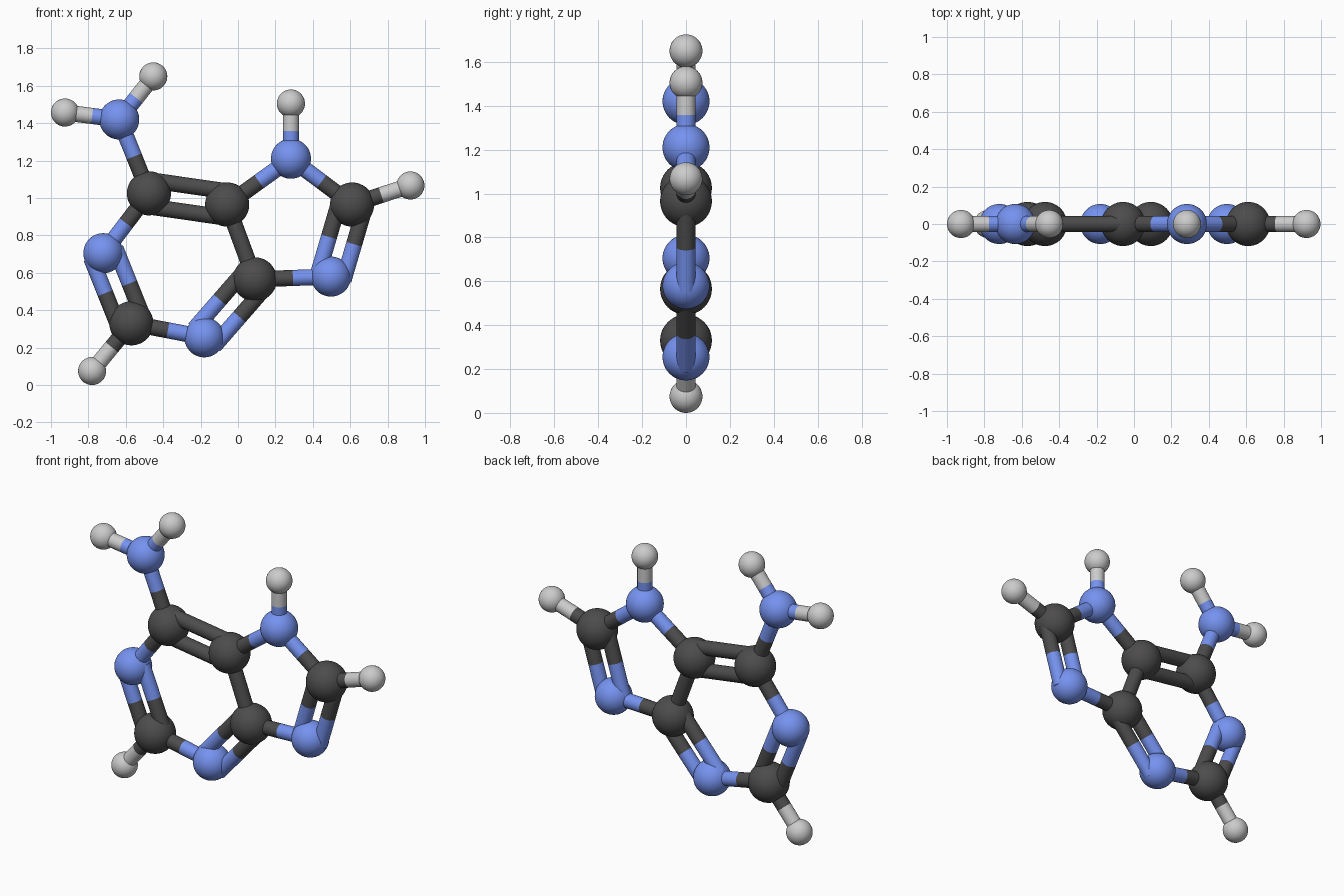
import bpy
from mathutils import Vector

if "Cube" in bpy.data.objects:
    bpy.data.objects.remove(bpy.data.objects["Cube"])

BOND_R = 0.043      # radius of every bond rod
PAIR_OFFSET = 0.07  # sideways shift of each rod in a double bond
RADIUS = {"C": 0.118, "N": 0.107, "H": 0.075}
LABEL = {"C": "carbon", "N": "nitrogen", "H": "hydrogen"}


def material(name, rgb):
    mat = bpy.data.materials.new(name)
    mat.diffuse_color = (*rgb, 1)
    mat.use_nodes = True
    mat.node_tree.nodes["Principled BSDF"].inputs["Base Color"].default_value = mat.diffuse_color
    return mat


MATS = {"C": material("dark_grey", (0.075, 0.072, 0.072)),
        "N": material("blue", (0.18, 0.29, 0.87)),
        "H": None}

# Atom: element, x, z (the molecule is flat in the y = 0 plane)
ATOMS = {
    "n1": ("N", -0.72, 0.705),
    "c2": ("C", -0.57, 0.33),
    "n3": ("N", -0.18, 0.255),
    "c4": ("C", 0.09, 0.565),
    "c5": ("C", -0.058, 0.965),
    "c6": ("C", -0.476, 1.025),
    "n7": ("N", 0.283, 1.21),
    "c8": ("C", 0.61, 0.965),
    "n9": ("N", 0.497, 0.58),
    "n6": ("N", -0.635, 1.42),
    "h2": ("H", -0.78, 0.075),
    "h7": ("H", 0.283, 1.505),
    "h8": ("H", 0.922, 1.067),
    "h61": ("H", -0.925, 1.457),
    "h62": ("H", -0.453, 1.65),
}
SINGLE = ["n1 c6", "c2 n3", "c4 c5", "c5 n7", "n7 c8", "n9 c4", "c6 n6",
          "c2 h2", "n7 h7", "c8 h8", "n6 h61", "n6 h62"]
DOUBLE = ["c5 c6", "n1 c2", "n3 c4", "c8 n9"]


def position(key):
    _, x, z = ATOMS[key]
    return Vector((x, 0, z))


def finish(name, element):
    obj = bpy.context.object
    obj.name = name
    if MATS[element]:
        obj.data.materials.append(MATS[element])
    bpy.ops.object.shade_smooth_by_angle()


def rod(name, start, end, element):
    axis = end - start
    bpy.ops.mesh.primitive_cylinder_add(
        vertices=32, radius=BOND_R, depth=axis.length,
        location=(start + end) / 2,
        rotation=axis.to_track_quat("Z", "Y").to_euler())
    finish(name, element)


def bond(pair, offsets):
    # Each rod is split at its middle and coloured by the nearer atom
    a, b = pair.split()
    pa, pb = position(a), position(b)
    side = (pb - pa).cross(Vector((0, 1, 0))).normalized()
    for offset in offsets:
        shift = side * offset
        mid = (pa + pb) / 2 + shift
        for key, p in ((a, pa), (b, pb)):
            rod(f"bond_{a}_{b}_half", p + shift, mid, ATOMS[key][0])


# Atom balls
for key, (element, x, z) in ATOMS.items():
    bpy.ops.mesh.primitive_uv_sphere_add(
        segments=48, ring_count=24, radius=RADIUS[element], location=(x, 0, z))
    finish(f"{LABEL[element]}_atom_{key}", element)

# Bond rods
for pair in SINGLE:
    bond(pair, (0,))
for pair in DOUBLE:
    bond(pair, (-PAIR_OFFSET, PAIR_OFFSET))
